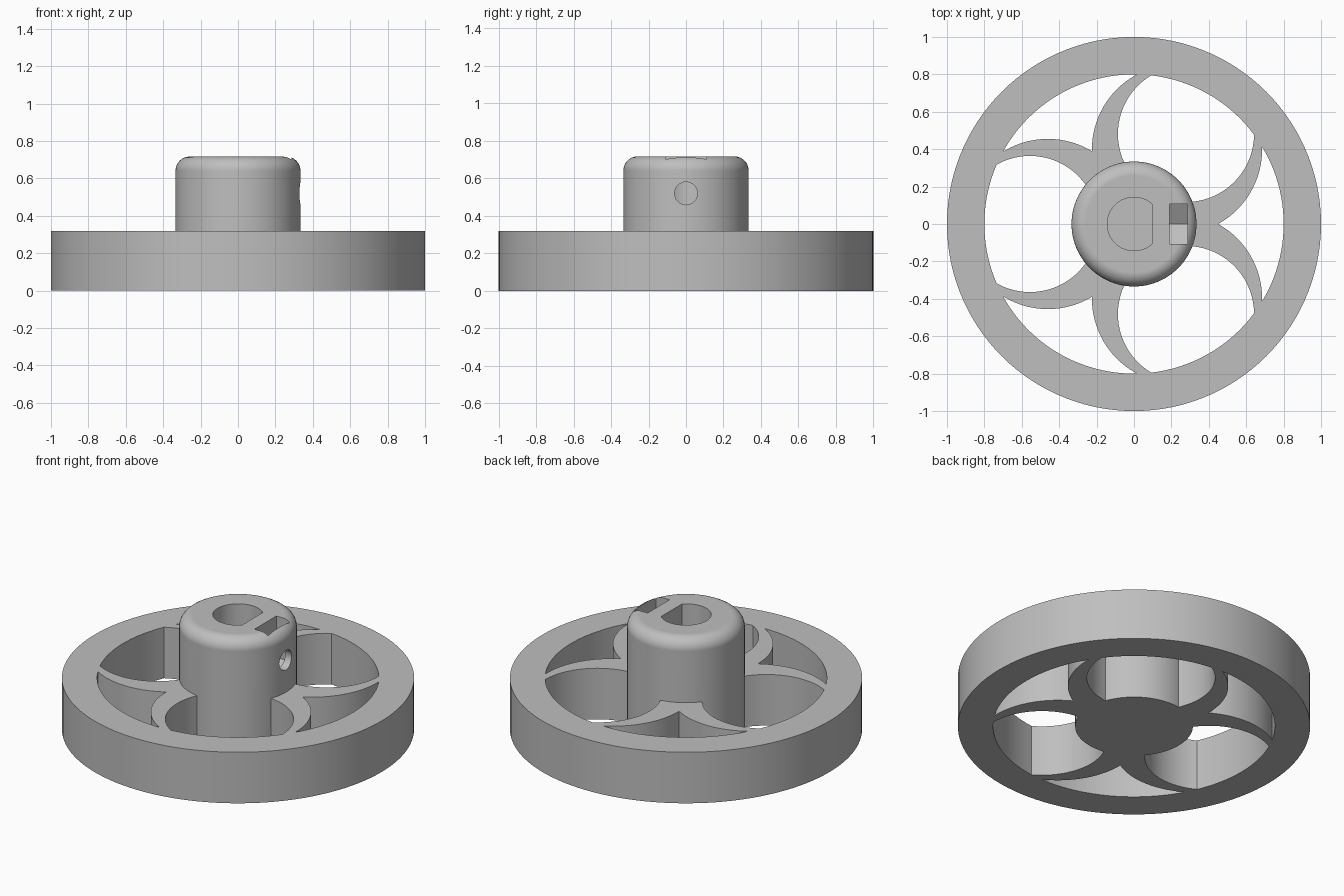
import bpy
import bmesh
from math import radians, cos, sin, acos, atan2, pi, tau
from mathutils import Vector, Matrix

if "Cube" in bpy.data.objects:
    bpy.data.objects.remove(bpy.data.objects["Cube"], do_unlink=True)

RIM_OUT, RIM_IN, RIM_H = 1.0, 0.8, 0.32
HUB_R, HUB_H, FILLET = 0.334, 0.717, 0.075
# Each crescent lies between two circles: (centre distance, radius)
BIG = (0.46, 0.455)
SMALL = (0.556, 0.364)

grey = bpy.data.materials.new("plain_grey")
grey.use_nodes = True
colour = (0.52, 0.52, 0.52, 1)
grey.diffuse_color = colour
grey.node_tree.nodes["Principled BSDF"].inputs["Base Color"].default_value = colour


def arc(centre, radius, start, end, steps):
    """Points on an arc, without the last one."""
    return [centre + radius * Vector((cos(a), sin(a)))
            for a in (start + (end - start) * i / steps for i in range(steps))]


def prism(name, points, low, high, turn=None, fillet=0):
    """Extrude a flat outline from low to high, then turn it."""
    bm = bmesh.new()
    face = bm.faces.new([bm.verts.new((p[0], p[1], low)) for p in points])
    made = bmesh.ops.extrude_face_region(bm, geom=[face])["geom"]
    top = [v for v in made if isinstance(v, bmesh.types.BMVert)]
    bmesh.ops.translate(bm, verts=top, vec=(0, 0, high - low))
    if fillet:
        edges = [e for e in made if isinstance(e, bmesh.types.BMEdge)]
        bmesh.ops.bevel(bm, geom=edges, offset=fillet, segments=8,
                        profile=0.5, affect='EDGES')
    bmesh.ops.recalc_face_normals(bm, faces=bm.faces)
    if turn:
        bm.transform(turn)
    mesh = bpy.data.meshes.new(name)
    bm.to_mesh(mesh)
    bm.free()
    mesh.materials.append(grey)
    obj = bpy.data.objects.new(name, mesh)
    bpy.context.collection.objects.link(obj)
    return obj


def combine(target, tool, operation):
    """Apply a boolean and remove the tool."""
    mod = target.modifiers.new("combine", 'BOOLEAN')
    mod.operation, mod.object, mod.solver = operation, tool, 'EXACT'
    graph = bpy.context.evaluated_depsgraph_get()
    mesh = bpy.data.meshes.new_from_object(target.evaluated_get(graph))
    target.modifiers.clear()
    target.data = mesh
    bpy.data.objects.remove(tool, do_unlink=True)


def rim_angle(dist, radius):
    """Half angle at which a crescent circle meets the inner rim."""
    return acos((RIM_IN ** 2 + dist ** 2 - radius ** 2) / (2 * RIM_IN * dist))


def angle_from(centre, point):
    d = point - centre
    return atan2(d.y, d.x)


ORIGIN = Vector((0, 0))

# Opening inside each crescent, facing +x before turning
dist, radius = SMALL
half = rim_angle(dist, radius)
centre = Vector((dist, 0))
tip = angle_from(centre, RIM_IN * Vector((cos(half), sin(half))))
round_opening = (arc(ORIGIN, RIM_IN, -half, half, 16)
                 + arc(centre, radius, tip, tau - tip, 48))

# Pointed opening between two neighbouring crescents
dist, radius = BIG
half = pi / 3 - rim_angle(dist, radius)
centre = dist * Vector((cos(pi / 3), sin(pi / 3)))
reach = dist / 2 + (radius ** 2 - (dist * sin(pi / 3)) ** 2) ** 0.5
start = angle_from(centre, RIM_IN * Vector((cos(half), sin(half))))
end = angle_from(centre, Vector((reach, 0)))
side = arc(centre, radius, start, end, 20)
cusp = [Vector((reach, 0))]
mirrored = [Vector((p.x, -p.y)) for p in reversed(side)]
pointed_opening = (arc(ORIGIN, RIM_IN, -half, half, 24)[1:]
                   + side + cusp + mirrored)

# Wheel disc with its six openings
wheel = prism("wheel", arc(ORIGIN, RIM_OUT, 0, tau, 120), 0, RIM_H)
for i in range(3):
    for outline, offset in ((pointed_opening, 0), (round_opening, 60)):
        turn = Matrix.Rotation(radians(120 * i + offset), 4, 'Z')
        combine(wheel, prism("opening", outline, -0.1, RIM_H + 0.1, turn), 'DIFFERENCE')

# Hub with a rounded top edge
hub = prism("hub", arc(ORIGIN, HUB_R, 0, tau, 96), 0, HUB_H, fillet=FILLET)
combine(wheel, hub, 'UNION')

# D-shaped shaft bore
flat = acos(0.1 / 0.143)
bore = arc(ORIGIN, 0.143, flat, tau - flat, 48)
bore.append(0.143 * Vector((cos(flat), -sin(flat))))
combine(wheel, prism("bore", bore, 0.1, 1), 'DIFFERENCE')

# Nut slot with a pointed floor; outline in y and z, extruded along x
along_x = Matrix(((0, 0, 1, 0), (1, 0, 0, 0), (0, 1, 0, 0), (0, 0, 0, 1)))
slot = [(0, 0.395), (0.108, 0.457), (0.108, 1), (-0.108, 1), (-0.108, 0.457)]
combine(wheel, prism("nut_slot", slot, 0.19, 0.285, along_x), 'DIFFERENCE')

# Set screw hole from the side into the bore
screw = arc(Vector((0, 0.52)), 0.061, 0, tau, 32)
combine(wheel, prism("screw_hole", screw, 0.03, 0.5, along_x), 'DIFFERENCE')

# Smooth curved walls, crisp edges
bpy.ops.object.select_all(action='DESELECT')
wheel.select_set(True)
bpy.context.view_layer.objects.active = wheel
bpy.ops.object.shade_smooth_by_angle(angle=radians(30))
normals = wheel.modifiers.new("even_normals", 'WEIGHTED_NORMAL')
normals.keep_sharp = True
